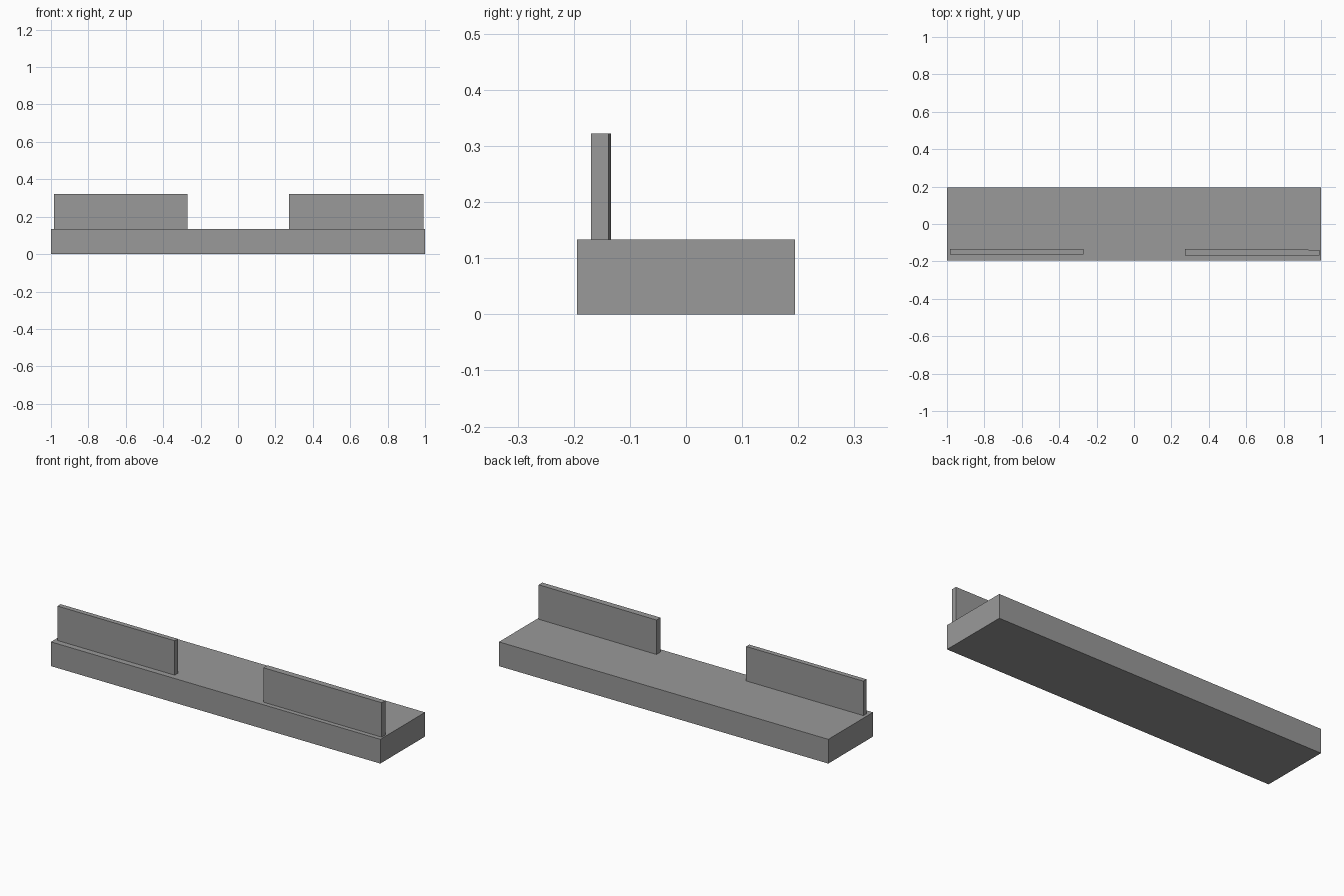
import bpy
import bmesh

cube = bpy.data.objects.get("Cube")
if cube:
    bpy.data.objects.remove(cube, do_unlink=True)

# One plain grey for the whole model
grey = bpy.data.materials.new("plain grey")
grey.use_nodes = True
colour = (0.32, 0.32, 0.32, 1)
grey.diffuse_color = colour
grey.node_tree.nodes["Principled BSDF"].inputs["Base Color"].default_value = colour


def prism(name, outline, bottom, top):
    """Extrude a flat outline (counter-clockwise) from bottom to top."""
    bm = bmesh.new()
    base = bm.faces.new([bm.verts.new((x, y, bottom)) for x, y in outline])
    sides = bmesh.ops.extrude_face_region(bm, geom=[base])["geom"]
    raised = [v for v in sides if isinstance(v, bmesh.types.BMVert)]
    bmesh.ops.translate(bm, verts=raised, vec=(0, 0, top - bottom))
    bmesh.ops.recalc_face_normals(bm, faces=bm.faces)
    mesh = bpy.data.meshes.new(name)
    bm.to_mesh(mesh)
    bm.free()
    mesh.materials.append(grey)
    obj = bpy.data.objects.new(name, mesh)
    bpy.context.collection.objects.link(obj)
    return obj


def rectangle(x0, x1, y0, y1):
    return [(x0, y0), (x1, y0), (x1, y1), (x0, y1)]


DECK = 0.133
WALL_TOP = 0.322

# Base slab
prism("base_slab", rectangle(-1, 1, -0.194, 0.194), 0, DECK)

# Low walls near the front edge, with a gap between them
prism("right_wall", rectangle(-0.983, -0.271, -0.162, -0.135), DECK, WALL_TOP)
# This wall thins slightly towards its outer end
prism("left_wall", [(0.273, -0.169), (0.991, -0.169), (0.991, -0.138), (0.273, -0.134)],
      DECK, WALL_TOP)
